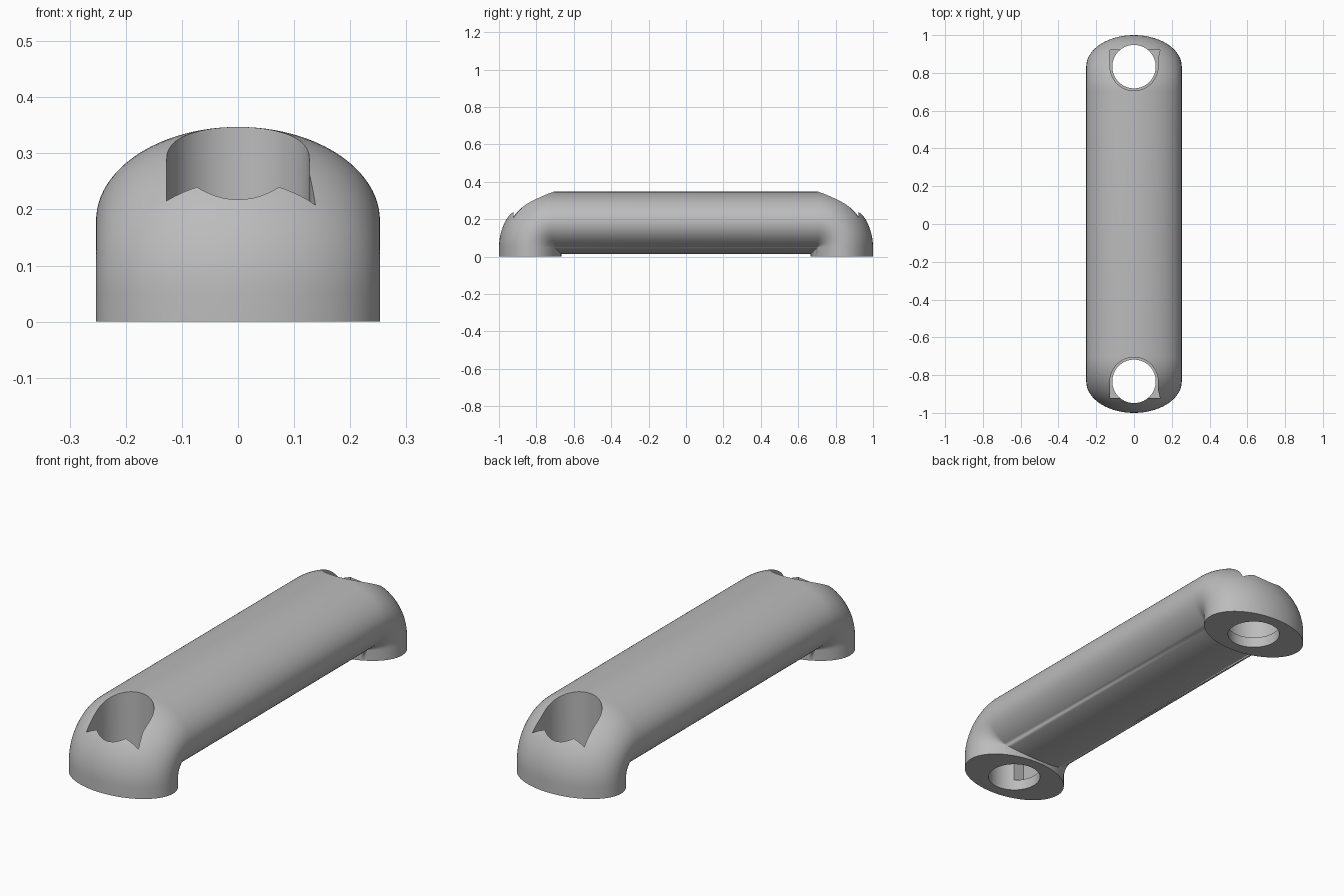
import bpy
import bmesh
from math import sin, cos, pi, radians

cube = bpy.data.objects.get("Cube")
if cube:
    bpy.data.objects.remove(cube, do_unlink=True)

HALF_W, HALF_T = 0.253, 0.167      # oval section
BEND, FOOT = 0.13, 0.05            # bend radius, straight foot height
LEG_Y = 0.833
AXIS_Y = LEG_Y - BEND
SIDES, STEPS = 96, 24

grey = bpy.data.materials.new("plain grey")
grey.use_nodes = True
grey.diffuse_color = (0.5, 0.5, 0.5, 1)
grey.node_tree.nodes["Principled BSDF"].inputs["Base Color"].default_value = (0.5, 0.5, 0.5, 1)


def add_object(name, bm):
    bmesh.ops.recalc_face_normals(bm, faces=bm.faces)
    mesh = bpy.data.meshes.new(name)
    bm.to_mesh(mesh)
    bm.free()
    obj = bpy.data.objects.new(name, mesh)
    bpy.context.collection.objects.link(obj)
    mesh.materials.append(grey)
    return obj


def prism(name, outline, low, high):
    bm = bmesh.new()
    base = bm.faces.new([bm.verts.new((x, y, low)) for x, y in outline])
    top = bmesh.ops.extrude_face_region(bm, geom=[base])["geom"]
    for v in top:
        if isinstance(v, bmesh.types.BMVert):
            v.co.z = high
    obj = add_object(name, bm)
    obj.hide_render = True
    return obj


def bend_point(a, t):
    """Point of the oval at angle a, swept by t; mitred past the bend axis."""
    x, inward = HALF_W * cos(a), HALF_T * sin(a)
    if inward > BEND:
        return x, -LEG_Y + inward, FOOT + BEND - inward
    r = BEND - inward
    return x, -AXIS_Y - r * cos(t), FOOT + r * sin(t)


# Handle body: oval section swept up, over and down again
angles = [2 * pi * i / SIDES for i in range(SIDES)]
half = [[(HALF_W * cos(a), -LEG_Y + HALF_T * sin(a), 0) for a in angles]]
half += [[bend_point(a, pi / 2 * s / STEPS) for a in angles] for s in range(STEPS + 1)]
rings = half + [[(x, -y, z) for x, y, z in ring] for ring in reversed(half)]

bm = bmesh.new()
loops = [[bm.verts.new(p) for p in ring] for ring in rings]
for lower, upper in zip(loops, loops[1:]):
    for i in range(SIDES):
        j = (i + 1) % SIDES
        bm.faces.new((lower[i], lower[j], upper[j], upper[i]))
bm.faces.new(loops[0])
bm.faces.new(loops[-1])
bmesh.ops.remove_doubles(bm, verts=bm.verts, dist=1e-5)
handle = add_object("handle", bm)

# Screw holes and the open pockets above them
cutters = []
for side in (-1, 1):
    circle = [(0.115 * cos(a), side * LEG_Y + 0.115 * sin(a)) for a in angles]
    cutters.append(prism("screw_hole_cutter", circle, -0.1, 0.5))
    arc = [pi * i / 40 for i in range(41)]
    pocket = [(0.127 * cos(a), side * (LEG_Y - 0.127 * sin(a))) for a in arc]
    pocket += [(-0.127, side * 0.922), (0.138, side * 0.922), (0.127, side * 0.875)]
    cutters.append(prism("pocket_cutter", pocket, FOOT, 0.5))

bpy.ops.object.select_all(action='DESELECT')
bpy.context.view_layer.objects.active = handle
handle.select_set(True)
for cutter in cutters:
    cut = handle.modifiers.new("cut", 'BOOLEAN')
    cut.operation = 'DIFFERENCE'
    cut.solver = 'EXACT'
    cut.object = cutter
    bpy.ops.object.modifier_apply(modifier=cut.name)
    bpy.data.objects.remove(cutter, do_unlink=True)

bpy.ops.object.shade_smooth_by_angle(angle=radians(30))
